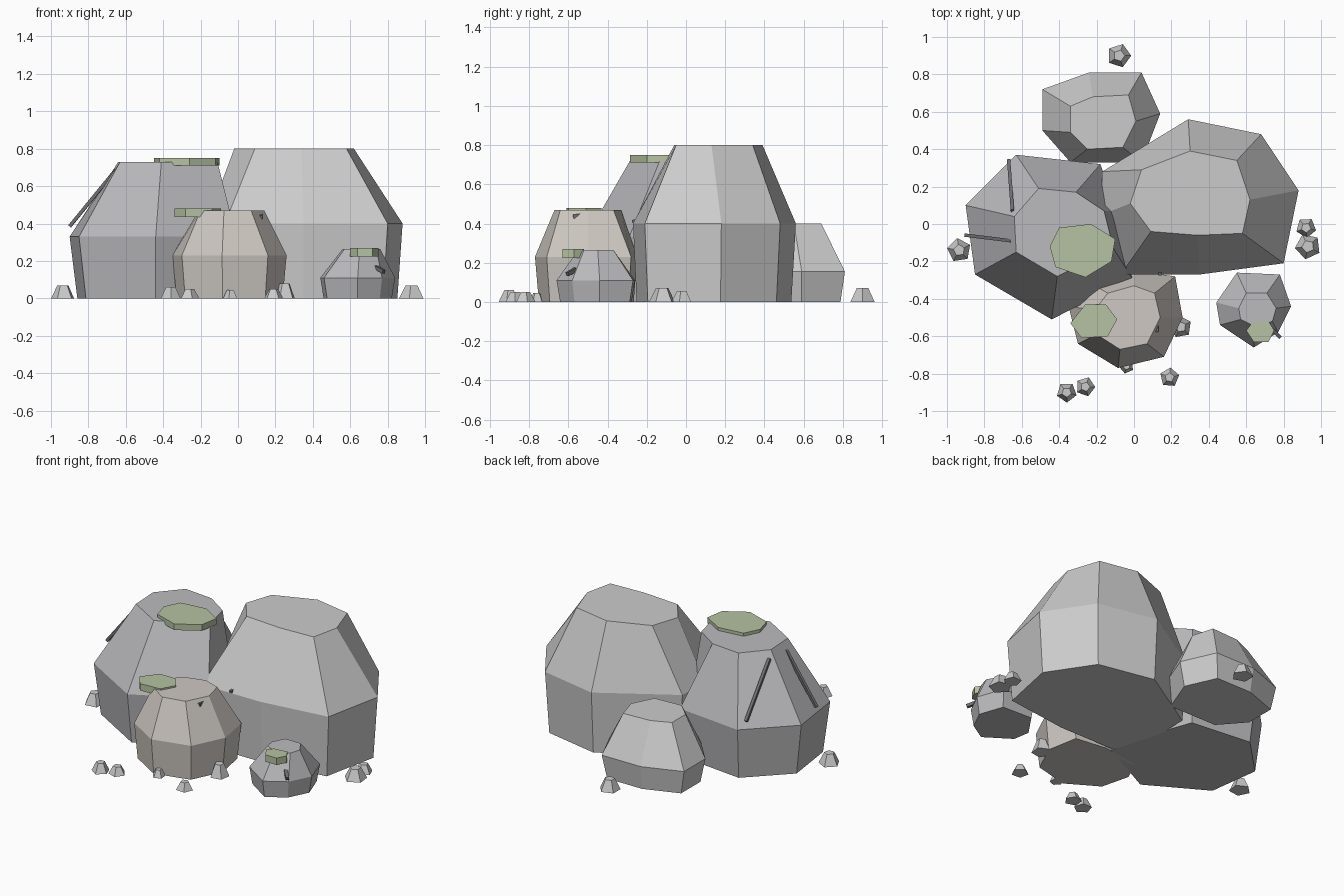
import bpy, math
from mathutils import Vector


def material(name, rgb):
    m = bpy.data.materials.new(name)
    m.diffuse_color = (*rgb, 1)
    return m


slate = material("slate", (0.50, 0.50, 0.52))
tan = material("tan_stone", (0.62, 0.58, 0.54))
moss = material("moss", (0.46, 0.54, 0.36))
dark = material("crack_dark", (0.16, 0.16, 0.17))


def loft(name, layers, mat=None):
    """Flat-shaded solid through stacked rings: [(points_xy, z), ...]."""
    n = len(layers[0][0])
    verts = [(x, y, z) for ring, z in layers for x, y in ring]
    faces = [tuple(reversed(range(n)))]
    for k in range(len(layers) - 1):
        for i in range(n):
            j = (i + 1) % n
            faces.append((k * n + i, k * n + j, (k + 1) * n + j, (k + 1) * n + i))
    faces.append(tuple(range((len(layers) - 1) * n, len(layers) * n)))
    me = bpy.data.meshes.new(name)
    me.from_pydata(verts, [], faces)
    ob = bpy.data.objects.new(name, me)
    bpy.context.collection.objects.link(ob)
    if mat:
        me.materials.append(mat)
    return ob


def boulder(name, mid, top, z_mid, z_top, base=0.92, mat=None):
    """Boulder with widest ring, flat top and a slightly narrower foot."""
    n = len(mid)
    cx = sum(p[0] for p in mid) / n
    cy = sum(p[1] for p in mid) / n
    foot = [(cx + (x - cx) * base, cy + (y - cy) * base) for x, y in mid]
    # rings are listed clockwise, flip to counter-clockwise
    return loft(name, [(r[::-1], z) for r, z in ((foot, 0), (mid, z_mid), (top, z_top))], mat)


def crack(name, a, b, w=0.022):
    """Thin dark bar between two points."""
    a, b = Vector(a), Vector(b)
    bpy.ops.mesh.primitive_cube_add(size=1, location=(a + b) / 2)
    ob = bpy.context.object
    ob.name = name
    ob.scale = (w, w, (b - a).length)
    ob.rotation_euler = (b - a).to_track_quat('Z', 'Y').to_euler()
    ob.data.materials.append(dark)


# boulders
boulder("large_boulder",
        [(0.29, 0.56), (0.68, 0.48), (0.88, 0.18), (0.80, -0.21),
         (0.35, -0.27), (-0.07, -0.27), (-0.17, 0.05), (-0.17, 0.28)],
        [(0.30, 0.39), (0.55, 0.34), (0.62, 0.13), (0.58, -0.05),
         (0.34, -0.06), (0.09, -0.04), (-0.02, 0.11), (0.04, 0.29)],
        0.40, 0.80, 0.95)
boulder("left_boulder",
        [(-0.63, 0.37), (-0.18, 0.32), (-0.09, 0.07), (-0.01, -0.29),
         (-0.44, -0.51), (-0.85, -0.27), (-0.90, 0.10)],
        [(-0.51, 0.19), (-0.31, 0.17), (-0.16, 0.07), (-0.11, -0.13),
         (-0.41, -0.28), (-0.63, -0.15), (-0.64, 0.04)],
        0.33, 0.73, 0.91, slate)
boulder("back_boulder",
        [(-0.49, 0.72), (-0.24, 0.81), (0.04, 0.81), (0.14, 0.59),
         (0.04, 0.33), (-0.34, 0.33), (-0.49, 0.50)],
        [(-0.34, 0.63), (-0.22, 0.68), (-0.03, 0.69), (0.01, 0.55),
         (-0.06, 0.41), (-0.25, 0.40), (-0.34, 0.49)],
        0.155, 0.40, 0.90)
boulder("tan_boulder",
        [(-0.35, -0.44), (-0.28, -0.29), (0.0, -0.25), (0.22, -0.28),
         (0.26, -0.50), (0.16, -0.71), (-0.085, -0.77), (-0.30, -0.64)],
        [(-0.21, -0.46), (-0.14, -0.37), (0.0, -0.33), (0.11, -0.37),
         (0.14, -0.50), (0.07, -0.64), (-0.075, -0.67), (-0.20, -0.59)],
        0.23, 0.47, 0.93, tan)
boulder("small_boulder",
        [(0.55, -0.26), (0.78, -0.27), (0.84, -0.44), (0.77, -0.58),
         (0.64, -0.66), (0.46, -0.54), (0.44, -0.42)],
        [(0.60, -0.37), (0.71, -0.37), (0.76, -0.45), (0.74, -0.52),
         (0.65, -0.55), (0.57, -0.51), (0.56, -0.45)],
        0.11, 0.265, 0.91, slate)

# moss slabs
for name, ring, z0, z1 in (
    ("large_moss", [(-0.23, 0.0), (-0.10, -0.08), (-0.12, -0.20), (-0.26, -0.285),
                    (-0.42, -0.23), (-0.45, -0.12), (-0.40, -0.02)], 0.71, 0.75),
    ("tan_boulder_moss", [(-0.26, -0.43), (-0.15, -0.43), (-0.09, -0.51),
                          (-0.14, -0.60), (-0.28, -0.61), (-0.34, -0.53)], 0.435, 0.48),
    ("small_moss", [(0.63, -0.53), (0.72, -0.52), (0.75, -0.57),
                    (0.72, -0.63), (0.64, -0.63), (0.60, -0.57)], 0.225, 0.27),
):
    loft(name, [(ring[::-1], z0), (ring[::-1], z1)], moss)

# cracks
crack("left_crack", (-0.90, -0.06, 0.385), (-0.655, -0.09, 0.685), 0.018)
crack("back_crack", (-0.67, 0.34, 0.385), (-0.65, 0.07, 0.685), 0.018)
crack("tan_crack", (0.12, -0.54, 0.44), (0.12, -0.575, 0.435), 0.02)
crack("small_crack", (0.735, -0.56, 0.167), (0.78, -0.605, 0.142), 0.02)
crack("large_crack", (0.14, -0.22, 0.42), (0.14, -0.275, 0.41), 0.016)

# scattered pebbles: x, y, radius, height
for i, (x, y, r, h) in enumerate((
    (-0.08, 0.90, 0.065, 0.07), (0.92, -0.02, 0.055, 0.055), (0.93, -0.12, 0.07, 0.07),
    (0.25, -0.55, 0.06, 0.08), (0.19, -0.82, 0.053, 0.05), (-0.26, -0.87, 0.053, 0.05),
    (-0.36, -0.90, 0.055, 0.06), (-0.04, -0.76, 0.04, 0.045), (-0.935, -0.14, 0.065, 0.07),
)):
    rings = []
    for k, z in ((1, 0), (0.48, h)):
        rings.append(([(x + r * k * math.cos(i + t * math.tau / 5),
                        y + r * k * math.sin(i + t * math.tau / 5)) for t in range(5)], z))
    loft("pebble", rings)
